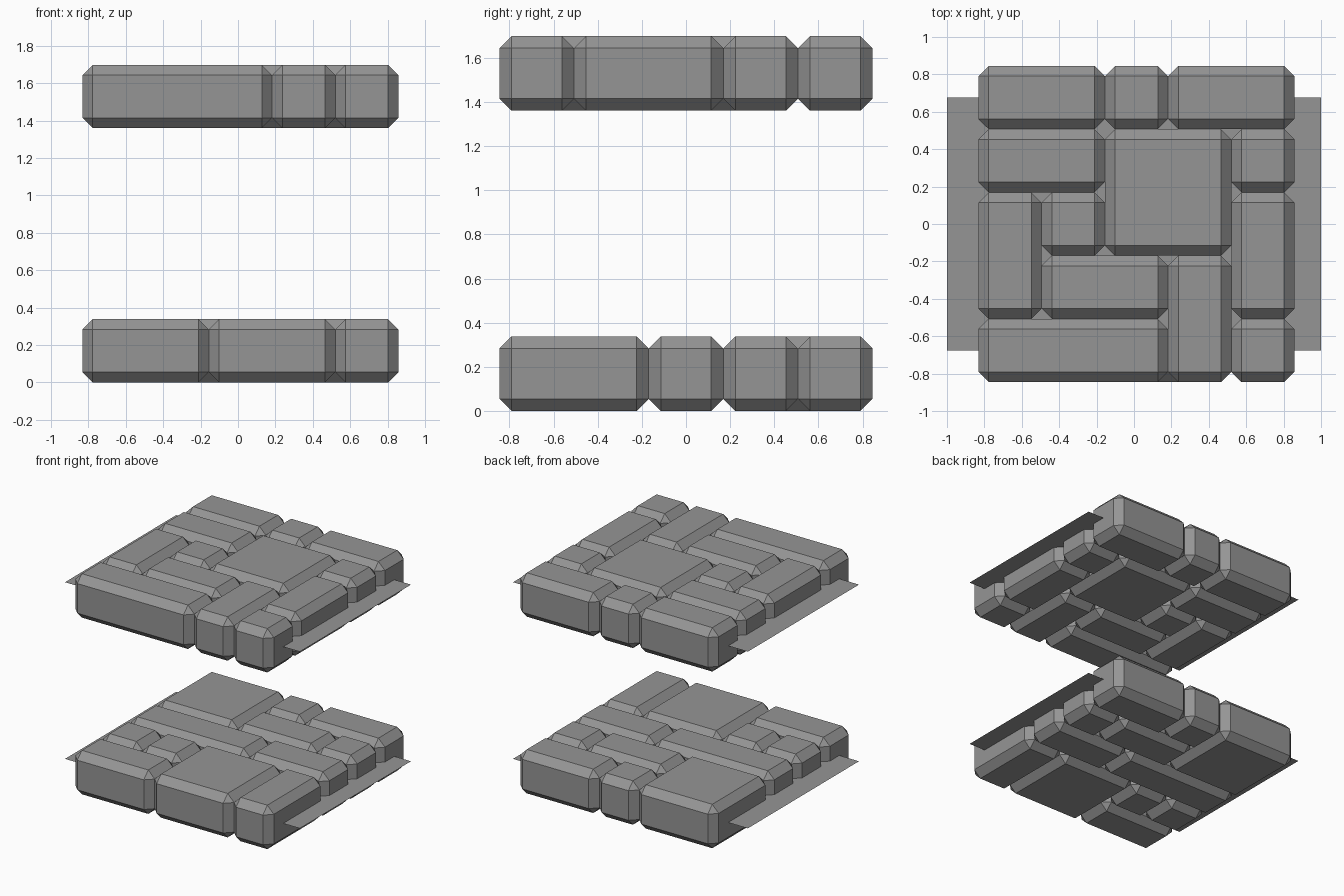
import bpy, bmesh

if "Cube" in bpy.data.objects:
    bpy.data.objects.remove(bpy.data.objects["Cube"])

CELL = 0.338          # grid pitch of the stones
X0, Y0 = -0.832, -0.845
BEVEL = 0.055

# each stone: (column, row, columns wide, rows deep)
LOWER = [(0, 0, 2, 1), (2, 0, 2, 2), (4, 0, 1, 2), (0, 1, 1, 1), (1, 1, 1, 1),
         (0, 2, 3, 1), (3, 2, 2, 1),
         (0, 3, 2, 2), (2, 3, 2, 1), (4, 3, 1, 1), (2, 4, 1, 1), (3, 4, 2, 1)]
UPPER = [(0, 0, 3, 1), (3, 0, 1, 2), (4, 0, 1, 1), (0, 1, 1, 2), (1, 1, 2, 1),
         (4, 1, 1, 2), (1, 2, 1, 1), (2, 2, 2, 2), (0, 3, 2, 1), (4, 3, 1, 1),
         (0, 4, 2, 1), (2, 4, 1, 1), (3, 4, 2, 1)]

# dark grey stone
dark = bpy.data.materials.new("dark_stone")
dark.diffuse_color = (0.3, 0.3, 0.3, 1)
dark.use_nodes = True
dark.node_tree.nodes["Principled BSDF"].inputs["Base Color"].default_value = dark.diffuse_color


def add_object(name, bm):
    mesh = bpy.data.meshes.new(name)
    bm.to_mesh(mesh)
    bm.free()
    mesh.materials.append(dark)
    obj = bpy.data.objects.new(name, mesh)
    bpy.context.collection.objects.link(obj)
    return obj


def stone(name, col, row, w, d, z):
    """Block filling w x d grid cells, all edges chamfered."""
    bm = bmesh.new()
    bmesh.ops.create_cube(bm, size=1)
    bmesh.ops.scale(bm, vec=(w * CELL, d * CELL, CELL), verts=bm.verts)
    bmesh.ops.bevel(bm, geom=bm.edges[:], offset=BEVEL, segments=1,
                    affect='EDGES', profile=0.5)
    bmesh.ops.translate(bm, verts=bm.verts, vec=(X0 + (col + w / 2) * CELL,
                        Y0 + (row + d / 2) * CELL, z + CELL / 2))
    return add_object(name, bm)


def sheet(name, z):
    """Thin flat sheet running through the middle of a layer."""
    bm = bmesh.new()
    bmesh.ops.create_grid(bm, x_segments=1, y_segments=1, size=1)
    bmesh.ops.scale(bm, vec=(1, 0.676, 1), verts=bm.verts)
    bmesh.ops.translate(bm, verts=bm.verts, vec=(0, 0, z))
    return add_object(name, bm)


# two paved layers, each with its middle sheet
for label, layout, z in (("lower", LOWER, 0.0), ("upper", UPPER, 1.36)):
    for i, cells in enumerate(layout):
        stone(f"{label}_stone_{i + 1}", *cells, z)
    sheet(f"{label}_sheet", z + CELL / 2)
